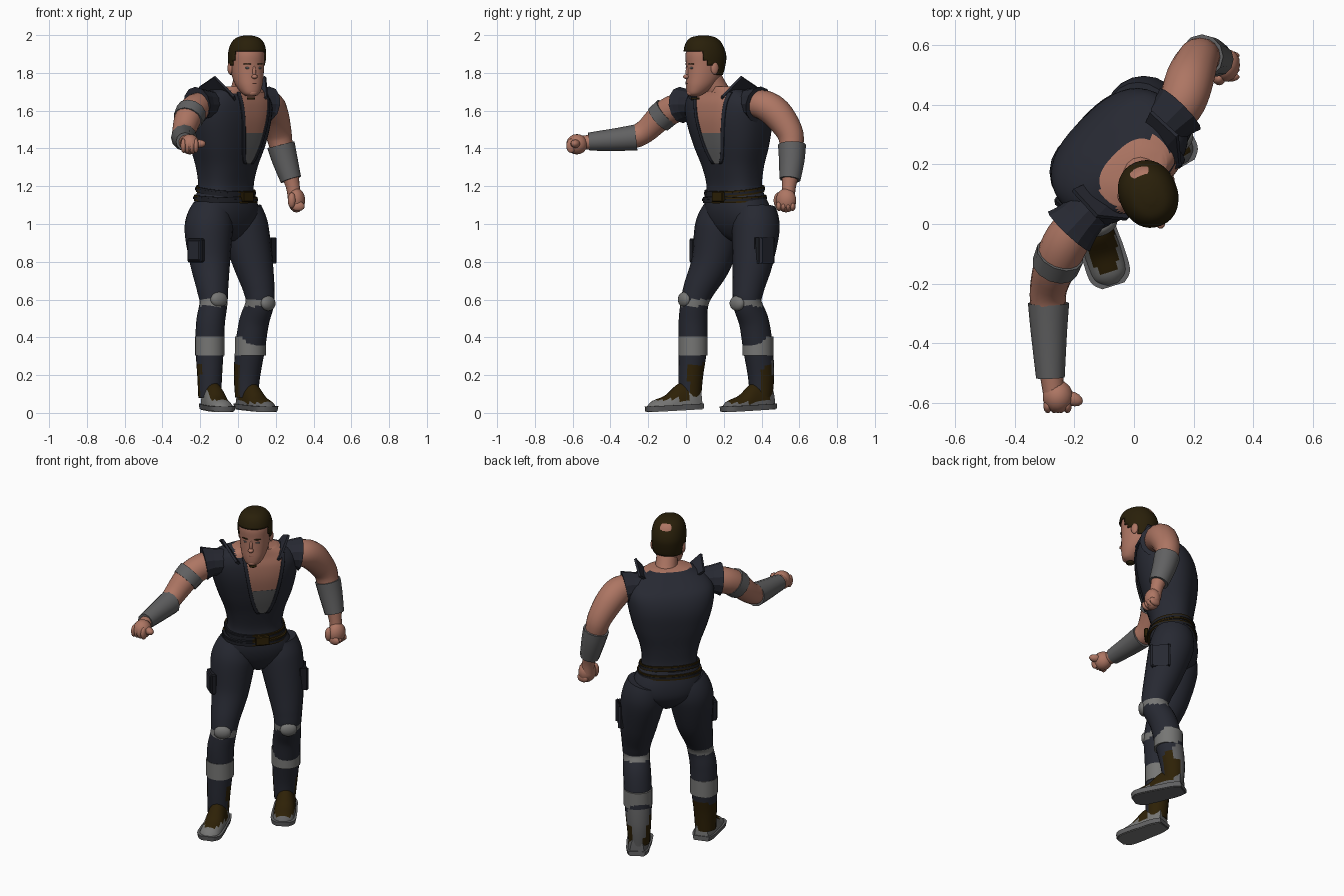
import bpy, bmesh, math
from mathutils import Vector, Matrix

if "Cube" in bpy.data.objects:
    bpy.data.objects.remove(bpy.data.objects["Cube"])


def material(name, r, g, b):
    m = bpy.data.materials.new(name)
    m.use_nodes = True
    m.diffuse_color = (r, g, b, 1)
    m.node_tree.nodes["Principled BSDF"].inputs["Base Color"].default_value = (r, g, b, 1)
    return m


NAVY, EDGE, SKIN, LIP, GREY, PALE, BROWN, HAIR = MATS = [
    material("navy cloth", .02, .022, .032), material("dark navy trim", .012, .013, .018),
    material("skin", .42, .18, .125), material("lips", .28, .11, .08),
    material("steel grey", .12, .12, .122), material("pale grey", .18, .18, .175),
    material("brown leather", .027, .015, .002), material("dark brown hair", .022, .014, .003)]

BODY = Matrix.Translation((-.05, .27, 0)) @ Matrix.Rotation(math.radians(45), 4, "Z")
HEAD = Matrix.Translation((.048, .1, 0)) @ Matrix.Rotation(math.radians(22), 4, "Z")
WORLD = Matrix()


def smooth(rows, n=4):
    """Catmull-Rom interpolation of rows of numbers."""
    rows = [Vector(r) for r in rows]
    out = []
    for i in range(len(rows) - 1):
        p0, p1, p2, p3 = rows[max(i - 1, 0)], rows[i], rows[i + 1], rows[min(i + 2, len(rows) - 1)]
        for k in range(n):
            t = k / n
            out.append(p1 + (p2 - p0) * (t / 2) + (2 * p0 - 5 * p1 + 4 * p2 - p3) * (t * t / 2)
                       + (3 * p1 - p0 - 3 * p2 + p3) * (t ** 3 / 2))
    return out + [rows[-1]]


def finish(name, bm, mat, rule=None, flat=False, frame=WORLD, thick=0):
    """Turn a bmesh into an object; rule gives a material per face centre."""
    bmesh.ops.recalc_face_normals(bm, faces=bm.faces)
    bm.transform(frame)
    me = bpy.data.meshes.new(name)
    used = [mat] if rule is None else MATS
    for m in used:
        me.materials.append(m)
    if rule:
        inv = frame.inverted()
        for f in bm.faces:
            f.material_index = MATS.index(rule(inv @ f.calc_center_median()))
    bm.to_mesh(me)
    bm.free()
    if not flat:
        me.polygons.foreach_set("use_smooth", [True] * len(me.polygons))
        me.set_sharp_from_angle(angle=math.radians(50))
    ob = bpy.data.objects.new(name, me)
    bpy.context.collection.objects.link(ob)
    if thick:
        ob.modifiers.new("thickness", "SOLIDIFY").thickness = thick
    return ob


def loft(name, rings, mat, closed=True, cap=True, keep=None, **kw):
    bm = bmesh.new()
    vs = [[bm.verts.new(p) for p in r] for r in rings]
    n = len(vs[0])
    for a, b in zip(vs, vs[1:]):
        for i in range(n if closed else n - 1):
            j = (i + 1) % n
            f = [a[i], a[j], b[j], b[i]]
            if keep is None or keep(sum((v.co for v in f), Vector()) / 4):
                bm.faces.new(f)
    if closed and cap:
        bm.faces.new(vs[0])
        bm.faces.new(vs[-1])
    bmesh.ops.delete(bm, geom=[v for v in bm.verts if not v.link_faces], context="VERTS")
    return finish(name, bm, mat, **kw)


def tube(name, pts, mat, sides=16, n=4, ref=(1, 0, 0), **kw):
    """Round limb along points of x, y, z, radius."""
    rows, rings = smooth(pts, n), []
    for i, r in enumerate(rows):
        t = (rows[min(i + 1, len(rows) - 1)] - rows[max(i - 1, 0)]).to_3d().normalized()
        u = Vector(ref).cross(t).normalized()
        v = t.cross(u)
        rings.append([r.to_3d() + r[3] * (u * math.cos(a) + v * math.sin(a))
                      for a in (math.tau * k / sides for k in range(sides))])
    return loft(name, rings, mat, **kw)


def oval(z, cy, a, b, cx=0, p=2.0, sides=40):
    """Horizontal superellipse ring."""
    ring = []
    for k in range(sides):
        c, s = math.cos(math.tau * k / sides), math.sin(math.tau * k / sides)
        ring.append(Vector((cx + a * math.copysign(abs(c) ** (2 / p), c),
                            cy + b * math.copysign(abs(s) ** (2 / p), s), z)))
    return ring


def place(loc, size, rot):
    return Matrix.Translation(loc) @ Matrix.Rotation(math.radians(rot), 4, "Z") @ Matrix.Diagonal((*size, 1))


def ball(name, loc, size, mat, frame=WORLD, rot=0):
    bm = bmesh.new()
    bmesh.ops.create_uvsphere(bm, u_segments=14, v_segments=9, radius=1)
    bm.transform(place(loc, size, rot))
    return finish(name, bm, mat, frame=frame)


def box(name, loc, size, mat, frame=WORLD, rot=0):
    bm = bmesh.new()
    bmesh.ops.create_cube(bm, size=1)
    bm.transform(place(loc, size, rot))
    bmesh.ops.bevel(bm, geom=bm.edges[:], offset=min(size) * .2, segments=1, affect="EDGES")
    return finish(name, bm, mat, frame=frame, flat=True)


# Torso with vest: rows of height, depth offset, half width, half depth, side offset
P = 2.6
torso = smooth([(1.12, .005, .172, .126, -.02), (1.2, 0, .155, .115, -.02), (1.3, -.008, .17, .13, -.022),
                (1.42, -.018, .212, .157, -.025), (1.54, -.028, .242, .172, -.03), (1.63, -.045, .245, .157, -.032),
                (1.69, -.075, .2, .115, -.035), (1.728, -.1, .12, .085, -.035)], 6)
loft("vest", [oval(*r, p=P) for r in torso], NAVY, frame=BODY,
     rule=lambda c: SKIN if c.z > 1.69 and abs(c.x + .03) < .13 and c.y < -.065 else NAVY)


# Open neckline: chest skin, undershirt and lapels follow the vest surface
def opening(z):
    return .108 * max(0, (z - 1.31) / .4) ** .5


def front_strip(name, mat, z0, z1, lo, hi, off, thick=0):
    rings = []
    for z, cy, a, b, cx in torso:
        if z0 <= z <= z1:
            xs = [lo(z) + (hi(z) - lo(z)) * k / 8 for k in range(9)]
            rings.append([Vector((x, cy - off - b * max(0, 1 - abs((x - cx) / a) ** P) ** (1 / P), z)) for x in xs])
    loft(name, rings, mat, closed=False, frame=BODY, thick=thick)


front_strip("chest_skin", SKIN, 1.465, 1.7, lambda z: -opening(z), opening, .006)
front_strip("undershirt", GREY, 1.31, 1.485, lambda z: -opening(z), opening, .008)
for side, word in ((1, "left"), (-1, "right")):
    front_strip(word + "_lapel", NAVY, 1.31, 1.7, lambda z: side * opening(z),
                lambda z: side * (opening(z) + .02), .011, .007)
    base = [(.1, -.19, 1.66), (.13, -.12, 1.7), (.13, -.02, 1.69)]
    top = [(.12, -.2, 1.68), (.185, -.12, 1.785), (.18, .0, 1.73)]
    loft(word + "_collar", [[Vector((side * x - .035, y, z)) for x, y, z in row] for row in (base, top)],
         NAVY, closed=False, flat=True, frame=BODY, thick=.014)

# Pelvis, belts and buckle
loft("pelvis", [oval(*r, p=2.3) for r in smooth(
    [(1.17, .005, .162, .12, -.02), (1.08, .012, .195, .134, -.008), (1.0, .018, .18, .122, 0),
     (.94, .012, .08, .08, 0), (.91, .01, .03, .04, 0)])], NAVY, frame=BODY)


def belt(name, z, tilt, grow):
    for part, mat, h, extra in (("", BROWN, .015, 0), ("_inset", EDGE, .006, .003)):
        rings = []
        for dz, g in ((-h, 0), (-h, grow + extra), (h, grow + extra), (h, 0)):
            ring = oval(0, .002, .163 + g, .121 + g, -.02, 2.3)
            for v in ring:
                v.z = z + dz + tilt * v.y
            rings.append(ring)
        # The front right run of each belt is dark cloth
        loft(name + part, rings, mat, cap=False, frame=BODY,
             rule=lambda c: EDGE if c.y < .03 and c.x < -.06 else mat)


belt("upper_belt", 1.175, .14, .008)
belt("lower_belt", 1.133, .06, .018)
box("buckle", (.0, -.14, 1.145), (.08, .025, .055), BROWN, BODY)

# Legs with knee bands, shin bands and boots coloured by height and direction
legs = {"right": ([(-.135, .205, 1.08, .11), (-.155, .175, .98, .128), (-.148, .135, .8, .107), (-.135, .07, .66, .084),
                   (-.13, .045, .58, .074), (-.145, .037, .48, .076), (-.15, .037, .35, .075),
                   (-.15, .025, .2, .066), (-.15, .02, .08, .06)], (.3, -.95)),
        "left": ([(.015, .365, 1.08, .11), (.035, .37, .98, .126), (.078, .353, .8, .107), (.11, .33, .66, .084),
                  (.115, .325, .58, .076), (.085, .36, .48, .079), (.065, .38, .35, .079),
                  (.048, .397, .2, .07), (.045, .397, .08, .06)], (.5, -.86))}
for word, (pts, ahead) in legs.items():
    def leg_rule(c):
        if .565 < c.z < .6:
            return PALE
        if c.z > .31:
            return NAVY
        d = (c.x - pts[7][0]) * ahead[0] + (c.y - pts[7][1]) * ahead[1]
        if word == "left" and d < -.03:
            return GREY if c.z > .21 or d < -.055 else BROWN
        return BROWN if c.z < .26 and d < .03 else NAVY
    tube(word + "_leg", pts, NAVY, n=8, sides=20, rule=leg_rule)
    cuff = [Vector(pts[6]) + Vector((0, 0, dz, .003)) for dz in (.055, 0, -.045)]
    tube(word + "_shin_band", cuff, PALE, sides=20, n=1)

    # Foot: rows of length, half width, top height
    turn = math.degrees(math.atan2(ahead[0], -ahead[1]))
    where = (-.117, -.055, .012) if word == "right" else (.09, .335, .012)
    frame = Matrix.Translation(where) @ Matrix.Rotation(math.radians(turn), 4, "Z")
    frame = frame @ Matrix.Rotation(math.radians(3), 4, "X")
    shape = smooth([(-.152, .03, .035), (-.12, .06, .06), (-.05, .064, .085), (.02, .06, .14),
                    (.09, .056, .15), (.138, .04, .12)], 5)

    def section(y, w, h):
        return [Vector((w * math.cos(a), y, h * max(0, math.sin(a)) ** .8))
                for a in (math.pi * k / 12 for k in range(13))]

    def boot_rule(c):
        if word == "left":
            return BROWN if c.z > .045 and -.13 < c.y < .1 else GREY
        return BROWN if c.z > .06 and -.11 < c.y < .06 and c.x > -.045 else PALE
    loft(word + "_boot", [section(*r) for r in shape], GREY, frame=frame, rule=boot_rule)
    loft(word + "_sole", [[Vector((x, y * 1.04, z)) for x, z in
                           ((w + .004, .004), (w + .009, .03), (-w - .009, .03), (-w - .004, .004))]
                          for y, w, h in shape], GREY, frame=frame)

# Kneecaps and thigh pockets
ball("right_kneecap", (-.1, -.01, .6), (.05, .026, .04), PALE, rot=30)
ball("left_kneecap", (.16, .27, .58), (.05, .026, .04), PALE, rot=45)
for word, loc, rot in (("right", (-.222, .058, .86), -40), ("left", (.15, .415, .86), 135)):
    box(word + "_pocket_trim", loc, (.1, .034, .125), EDGE, rot=rot)
    box(word + "_thigh_pocket", loc, (.09, .044, .115), NAVY, rot=rot)

# Arms
UP = (0, 0, 1)
tube("right_arm", [(-.16, .04, 1.64, .065), (-.222, -.05, 1.615, .076), (-.26, -.13, 1.57, .073), (-.287, -.22, 1.488, .062),
                   (-.285, -.3, 1.455, .058), (-.28, -.45, 1.438, .043), (-.27, -.56, 1.43, .036)], SKIN, ref=UP)
tube("left_arm", [(.12, .34, 1.635, .066), (.162, .41, 1.63, .079), (.185, .48, 1.585, .082), (.212, .547, 1.49, .071),
                  (.23, .56, 1.41, .062), (.265, .556, 1.3, .052), (.29, .545, 1.2, .037), (.3, .54, 1.13, .036)], SKIN)
tube("right_armband", [(-.247, -.1, 1.595, .082), (-.265, -.145, 1.555, .079)], GREY, 12, 1, UP)
tube("right_bracer", [(-.286, -.265, 1.458, .069), (-.285, -.36, 1.448, .061), (-.28, -.515, 1.436, .048)],
     GREY, 12, 2, UP)
tube("left_bracer", [(.227, .561, 1.42, .074), (.248, .56, 1.34, .068), (.28, .55, 1.235, .056)], GREY, 12, 2)

# Flared cap sleeves
tube("right_cap_sleeve", [(-.12, .08, 1.63, .07), (-.185, .01, 1.634, .08), (-.218, -.025, 1.63, .097)],
     NAVY, 12, 2, UP, flat=True)
tube("left_cap_sleeve", [(.03, .26, 1.63, .07), (.12, .35, 1.637, .082), (.155, .385, 1.632, .097)],
     NAVY, 12, 2, UP, flat=True)

# Fists
ball("right_fist", (-.255, -.578, 1.422), (.052, .056, .054), SKIN)
ball("right_thumb", (-.207, -.585, 1.425), (.038, .024, .022), SKIN, rot=-20)
ball("left_fist", (.31, .53, 1.125), (.045, .056, .064), SKIN, rot=-15)
ball("left_thumb", (.285, .488, 1.125), (.022, .024, .042), SKIN)
for k in range(4):
    ball("right_finger", (-.289 + .022 * k, -.608, 1.414), (.015, .026, .038), SKIN)
    ball("left_finger", (.318, .492 + .024 * k, 1.094), (.036, .016, .026), SKIN)

# Neck and head
tube("neck", [(-.005, .21, 1.62, .085), (.02, .17, 1.69, .066), (.045, .115, 1.8, .06)], SKIN)
skull = smooth([(1.675, -.055, .018, .02), (1.69, -.053, .044, .044), (1.73, -.03, .067, .073), (1.78, -.01, .08, .092),
                (1.84, 0, .087, .101), (1.9, .002, .089, .105), (1.95, .004, .078, .09), (1.98, .006, .053, .063),
                (1.992, .008, .015, .02)], 5)
loft("head", [oval(*r, p=2.15, sides=32) for r in skull], SKIN, frame=HEAD)


def hairline(c):
    low = 1.91 if c.y < -.05 else 1.865 if c.y < -.02 else 1.84 if c.y < .03 else 1.785
    return c.z > low


loft("hair", [oval(z + (z - 1.84) * .04, cy - max(0, z - 1.88) * .15, a * 1.07 + .002, b * 1.06 + .002,
                   p=2.15, sides=32) for z, cy, a, b in skull], HAIR, frame=HEAD, keep=hairline, thick=.008)
ball("nose_bridge", (0, -.096, 1.805), (.01, .014, .034), SKIN, HEAD)
ball("nose_tip", (0, -.106, 1.78), (.016, .018, .012), SKIN, HEAD)
ball("chin", (0, -.083, 1.695), (.027, .018, .018), SKIN, HEAD)
ball("mouth", (0, -.092, 1.744), (.026, .012, .006), LIP, HEAD)
for side, word in ((1, "left"), (-1, "right")):
    ball(word + "_ear", (side * .089, .02, 1.825), (.012, .022, .034), SKIN, HEAD)
    ball(word + "_eye", (side * .034, -.089, 1.826), (.015, .008, .006), GREY, HEAD, side * 20)
    ball(word + "_brow", (side * .036, -.092, 1.847), (.021, .007, .004), HAIR, HEAD, side * 20)
